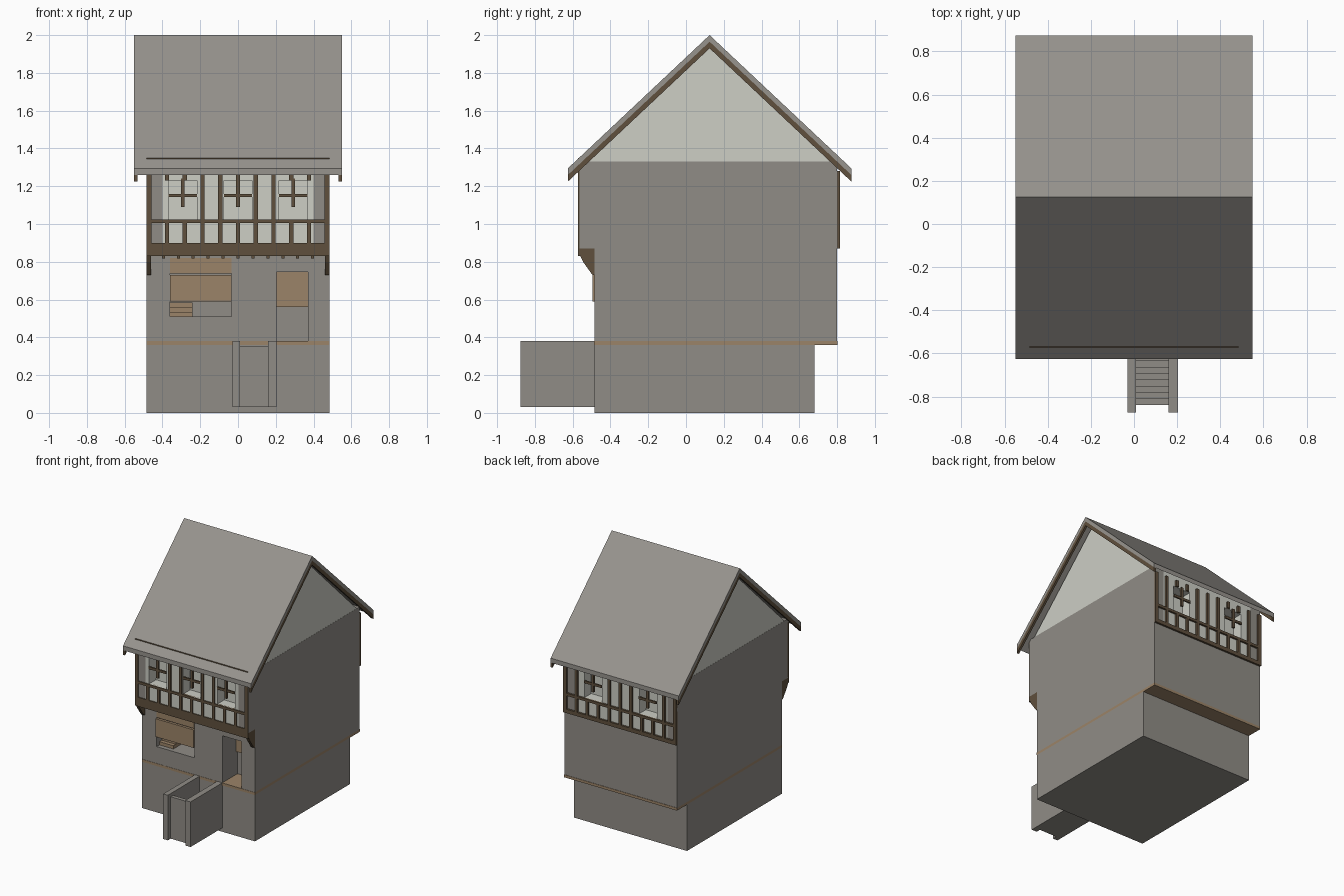
import bpy
import bmesh

cube = bpy.data.objects.get("Cube")
if cube:
    bpy.data.objects.remove(cube, do_unlink=True)


def material(name, r, g, b):
    m = bpy.data.materials.new(name)
    m.diffuse_color = (r, g, b, 1)
    m.use_nodes = True
    m.node_tree.nodes["Principled BSDF"].inputs["Base Color"].default_value = (r, g, b, 1)
    return m


STONE = material("grey stone", 0.28, 0.265, 0.24)
SLATE = material("roof slate", 0.31, 0.295, 0.27)
PLASTER = material("pale plaster", 0.61, 0.62, 0.56)
TIMBER = material("dark timber", 0.115, 0.08, 0.047)
WOOD = material("light wood", 0.33, 0.23, 0.14)


def finish(name, bm, mat):
    bmesh.ops.recalc_face_normals(bm, faces=bm.faces)
    mesh = bpy.data.meshes.new(name)
    bm.to_mesh(mesh)
    bm.free()
    ob = bpy.data.objects.new(name, mesh)
    bpy.context.scene.collection.objects.link(ob)
    if mat:
        mesh.materials.append(mat)
    return ob


def boxes(name, mat, *specs):
    """One object of boxes, each given as x0, x1, y0, y1, z0, z1."""
    bm = bmesh.new()
    for x0, x1, y0, y1, z0, z1 in specs:
        vs = bmesh.ops.create_cube(bm, size=1)["verts"]
        for v in vs:
            v.co.x = x1 if v.co.x > 0 else x0
            v.co.y = y1 if v.co.y > 0 else y0
            v.co.z = z1 if v.co.z > 0 else z0
    return finish(name, bm, mat)


def prism(name, mat, profile, x0, x1):
    """Extrude a y-z outline along x."""
    bm = bmesh.new()
    face = bm.faces.new([bm.verts.new((x0, y, z)) for y, z in profile])
    new = bmesh.ops.extrude_face_region(bm, geom=[face])["geom"]
    for v in new:
        if isinstance(v, bmesh.types.BMVert):
            v.co.x = x1
    return finish(name, bm, mat)


def carve(ob, *specs):
    """Cut box-shaped openings and bake the result."""
    cutter = boxes("cutter", None, *specs)
    cutter.hide_render = True
    mod = ob.modifiers.new("openings", "BOOLEAN")
    mod.operation, mod.solver, mod.object = "DIFFERENCE", "EXACT", cutter
    bpy.context.view_layer.update()
    graph = bpy.context.evaluated_depsgraph_get()
    ob.data = bpy.data.meshes.new_from_object(ob.evaluated_get(graph))
    ob.modifiers.clear()
    bpy.data.objects.remove(cutter, do_unlink=True)


W = 0.485                      # half width of the house
FRONT, JETTY, BACK = -0.485, -0.565, 0.80
RIDGE = 0.125

# Base and floor
boxes("stone_base", STONE, (-W, W, FRONT, 0.68, 0, 0.36))
boxes("floor_slab", WOOD, (-W, W, FRONT - 0.002, BACK + 0.003, 0.36, 0.38))

# Ground storey with door and shop window openings
lower = boxes("lower_walls", STONE, (-W, W, FRONT, BACK, 0.38, 0.87))
carve(lower, (0.205, 0.37, -0.6, -0.3, 0.3, 0.745),
      (-0.36, -0.035, -0.6, -0.3, 0.51, 0.82))
boxes("door_panel", WOOD, (0.205, 0.37, -0.32, -0.3, 0.56, 0.745))
boxes("shutters", WOOD, (-0.36, -0.035, -0.495, -0.475, 0.59, 0.73),
      (-0.36, -0.035, -0.488, -0.475, 0.738, 0.82))
boxes("inner_steps", WOOD, *[(-0.36, -0.24, -0.45 + i * 0.03, -0.3, 0.51, 0.535 + i * 0.025)
                             for i in range(3)])

# Upper storey: plaster core between stone cheeks
core = boxes("plaster_walls", PLASTER, (-0.40, 0.40, JETTY, BACK, 0.87, 1.33))
front_windows, back_windows = (-0.293, 0, 0.293), (-0.235, 0.235)
carve(core, *[(x - 0.075, x + 0.075, -0.7, -0.48, 1.025, 1.23) for x in front_windows],
      *[(x - 0.075, x + 0.075, 0.72, 0.9, 1.025, 1.23) for x in back_windows])
for side, s in (("left", 1), ("right", -1)):
    x0, x1 = sorted((s * 0.40, s * W))
    boxes(side + "_upper_wall", STONE, (x0, x1, JETTY, BACK, 0.87, 1.33))
    # Jetty bracket
    x0, x1 = sorted((s * 0.46, s * W))
    prism(side + "_bracket", TIMBER,
          [(-0.565, 0.84), (-0.545, 0.80), (-0.495, 0.73), (-0.484, 0.73), (-0.484, 0.84)], x0, x1)


def timber_frame(name, y0, y1, windows, sill, top):
    parts = [(-W, W, y0, y1, sill, 0.90), (-W, W, y0, y1, 1.005, 1.025)]
    step = 0.094
    for i in range(-5, 6):
        x = i * step
        half = 0.014 if abs(i) == 5 else 0.011
        if abs(i) == 5:
            x = 0.471 * (1 if i > 0 else -1)
        # Posts break around a window
        if any(abs(x - w) < 0.09 for w in windows):
            parts += [(x - half, x + half, y0, y1, 0.88, 1.01),
                      (x - half, x + half, y0, y1, 1.23, top)]
        else:
            parts.append((x - half, x + half, y0, y1, 0.88, top))
    boxes(name, TIMBER, *parts)
    # Window crosses
    mid = (y0 + y1) / 2
    bars = []
    for w in windows:
        bars += [(w - 0.075, w + 0.075, mid - 0.006, mid + 0.006, 1.142, 1.16),
                 (w - 0.01, w + 0.01, mid - 0.007, mid + 0.007, 1.09, 1.24)]
    boxes(name + "_window_bars", TIMBER, *bars)


timber_frame("front_frame", -0.573, -0.555, front_windows, 0.83, 1.30)
timber_frame("back_frame", 0.795, 0.815, back_windows, 0.87, 1.28)
boxes("front_wall_plate", TIMBER, (-W, W, -0.573, -0.566, 1.29, 1.349))

# Jetty floor and joist ends
boxes("jetty_floor", TIMBER, (-W, W, -0.562, FRONT, 0.835, 0.872))
boxes("joists", TIMBER, *[(i * 0.079 - 0.008, i * 0.079 + 0.008, -0.53, FRONT, 0.818, 0.84)
                          for i in range(-5, 6)])

# Gables
prism("gables", PLASTER, [(-0.52, 1.325), (0.77, 1.325), (RIDGE, 1.95)], -W + 0.001, W - 0.001)


def roof_band(top, bottom, half=0.75, drop=0.705):
    """Outline of an upturned V, between two heights at the ridge."""
    l, r = RIDGE - half, RIDGE + half
    return [(l, top - drop), (RIDGE, top), (r, top - drop),
            (r, bottom - drop), (RIDGE, bottom), (l, bottom - drop)]


# Roof and barge boards
prism("roof", SLATE, roof_band(2.0, 1.965), -0.55, 0.55)
for side, s in (("left", 1), ("right", -1)):
    prism(side + "_barge_board", TIMBER, roof_band(1.965, 1.93), s * 0.533, s * 0.55)

# Entrance stair between parapets, falling toward the house
boxes("stair_parapets", STONE, (-0.03, 0.01, -0.875, FRONT, 0.03, 0.38),
      (0.16, 0.205, -0.875, FRONT, 0.03, 0.38))
boxes("stair_steps", STONE, *[(0.01, 0.16, -0.84 + i * 0.0295, -0.81 + i * 0.0295,
                               0.03, 0.355 - i * 0.027) for i in range(12)])
